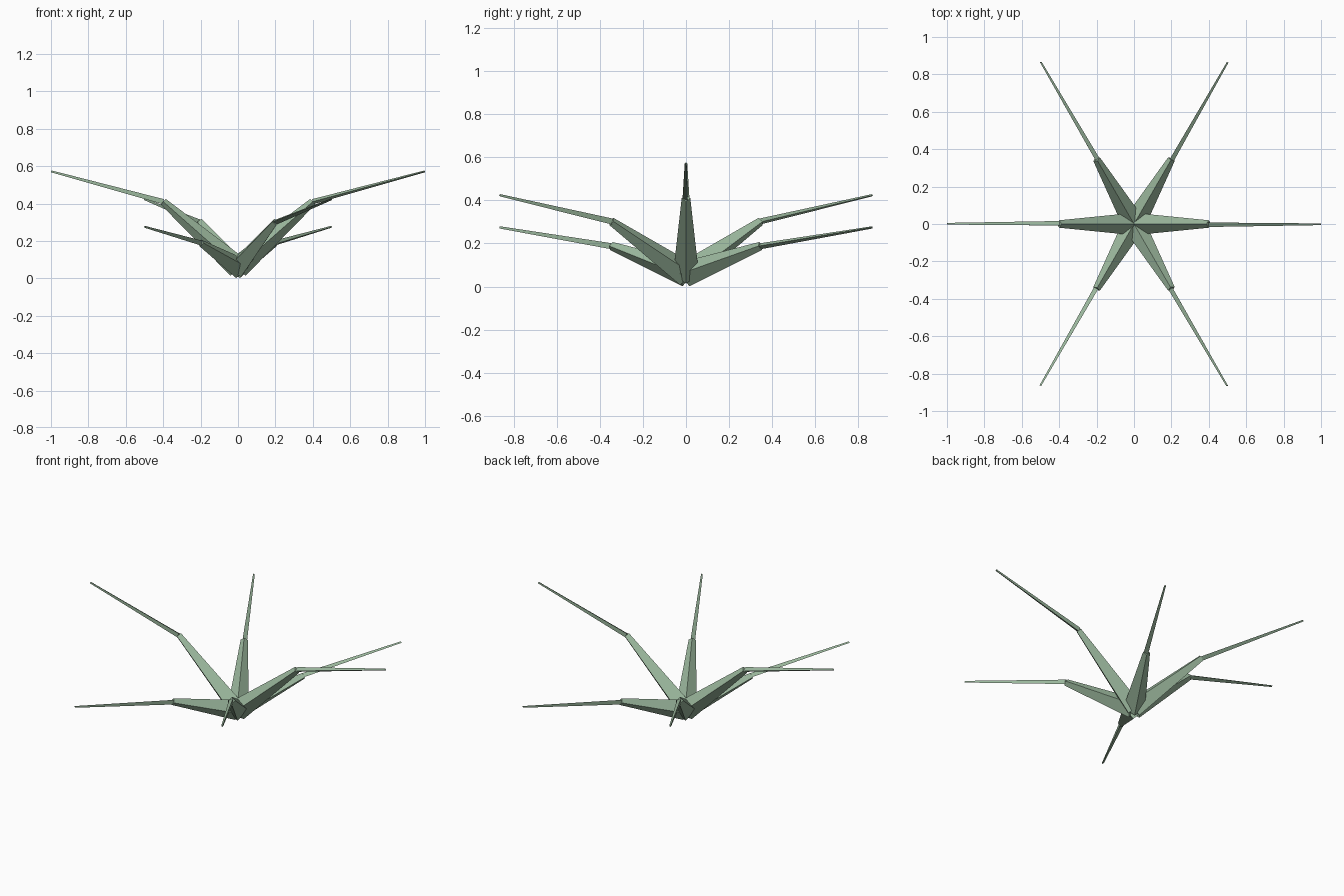
import bpy
from math import cos, sin, pi
from mathutils import Vector

if "Cube" in bpy.data.objects:
    bpy.data.objects.remove(bpy.data.objects["Cube"])

green = bpy.data.materials.new("leaf_green")
green.diffuse_color = (0.33, 0.48, 0.34, 1)
green.use_nodes = True
green.node_tree.nodes["Principled BSDF"].inputs["Base Color"].default_value = green.diffuse_color


def taper(name, start, end, r1, r2, sides):
    """Flat-faced tapered prism with its first corner on the clockwise side."""
    axis = (end - start).normalized()
    side = axis.cross(Vector((0, 0, 1))).normalized()
    up = side.cross(axis)
    verts = []
    for centre, r in ((start, r1), (end, r2)):
        for i in range(sides):
            a = 2 * pi * i / sides
            verts.append(centre + r * (cos(a) * side + sin(a) * up))
    faces = [(i, (i + 1) % sides, (i + 1) % sides + sides, i + sides)
             for i in range(sides)]
    faces += [tuple(reversed(range(sides))), tuple(range(sides, 2 * sides))]
    mesh = bpy.data.meshes.new(name)
    mesh.from_pydata(verts, [], faces)
    mesh.validate()
    mesh.update()
    mesh.materials.append(green)
    bpy.context.collection.objects.link(bpy.data.objects.new(name, mesh))


# Three leaf heights (bend, tip), repeated on opposite sides
heights = [(0.41, 0.572), (0.188, 0.275), (0.302, 0.424)]
root = Vector((0, 0, 0.058))

for k in range(6):
    a = k * pi / 3
    out = Vector((cos(a), sin(a), 0))
    bend_z, tip_z = heights[k % 3]
    bend = out * 0.4 + Vector((0, 0, bend_z))
    tip = out * 0.999 + Vector((0, 0, tip_z))
    # thick four-sided stalk, then thin three-sided blade
    taper(f"stalk_{k + 1}", root, bend, 0.06, 0.02, 4)
    taper(f"blade_{k + 1}", bend, tip, 0.016, 0.006, 3)
